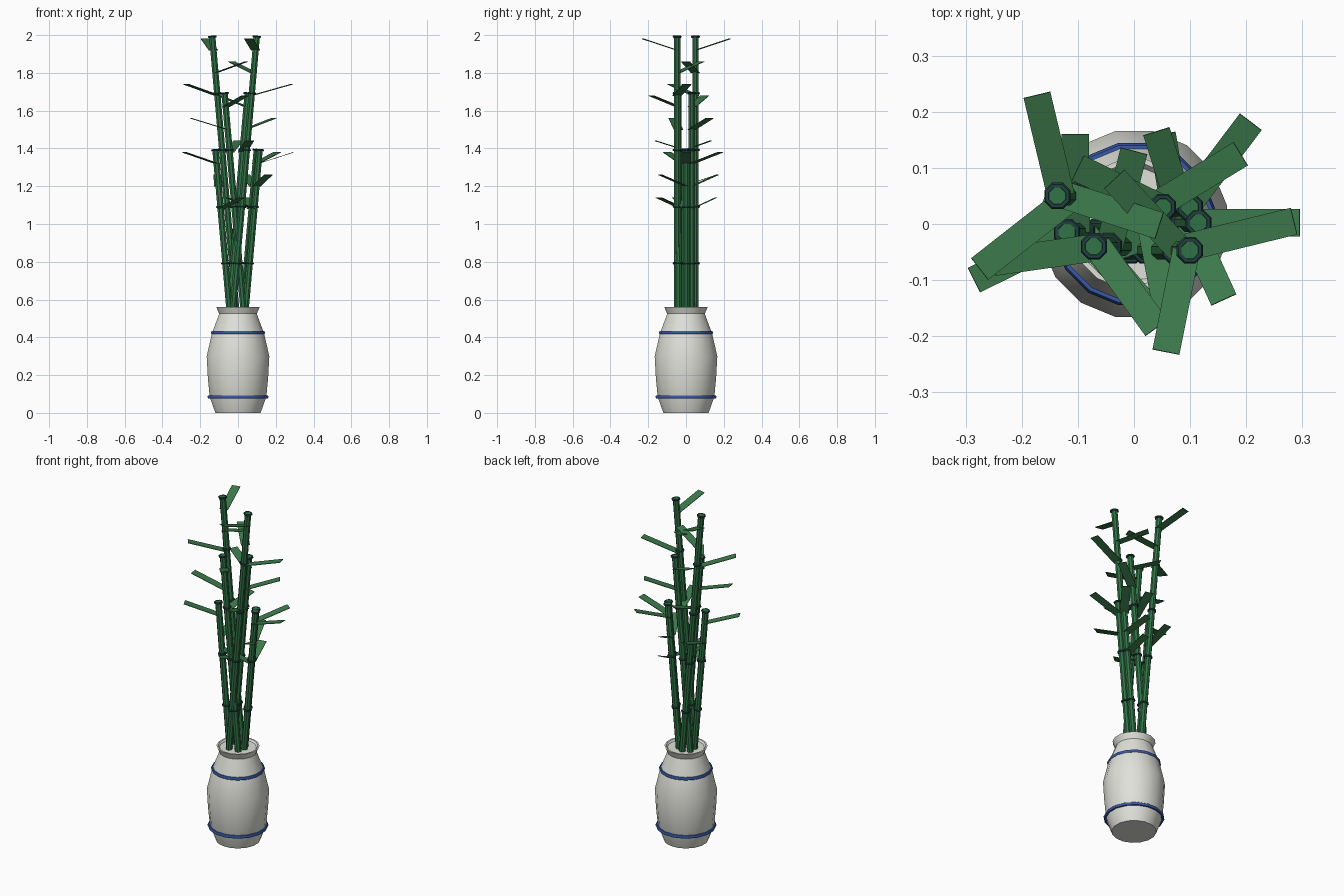
import bpy, bmesh, math
from mathutils import Vector, Matrix

if "Cube" in bpy.data.objects:
    bpy.data.objects.remove(bpy.data.objects["Cube"])


def material(name, rgb):
    m = bpy.data.materials.new(name)
    m.use_nodes = True
    m.diffuse_color = (*rgb, 1)
    bsdf = next(n for n in m.node_tree.nodes if n.type == 'BSDF_PRINCIPLED')
    bsdf.inputs["Base Color"].default_value = (*rgb, 1)
    return m


porcelain = material("white porcelain", (0.75, 0.75, 0.70))
blue = material("blue glaze", (0.04, 0.10, 0.40))
stalk_green = material("stalk green", (0.03, 0.17, 0.06))
node_green = material("dark node", (0.015, 0.05, 0.05))
leaf_green = material("leaf green", (0.045, 0.19, 0.07))


def finish(name, bm, mat, smooth=None):
    bmesh.ops.recalc_face_normals(bm, faces=bm.faces)
    mesh = bpy.data.meshes.new(name)
    bm.to_mesh(mesh)
    bm.free()
    mesh.materials.append(mat)
    obj = bpy.data.objects.new(name, mesh)
    bpy.context.collection.objects.link(obj)
    if smooth:
        bpy.ops.object.select_all(action='DESELECT')
        obj.select_set(True)
        bpy.context.view_layer.objects.active = obj
        bpy.ops.object.shade_smooth_by_angle(angle=math.radians(smooth))
    return obj


def lathe(bm, profile, sides, matrix=Matrix(), closed=False):
    """Sweep (radius, height) points around the z axis; cap open ends."""
    rings = [[bm.verts.new(matrix @ Vector((r * math.cos(a), r * math.sin(a), z)))
              for a in (2 * math.pi * (i + 0.5) / sides for i in range(sides))]
             for r, z in profile]
    pairs = list(zip(rings, rings[1:]))
    if closed:
        pairs.append((rings[-1], rings[0]))
    else:
        bm.faces.new(rings[0])
        bm.faces.new(rings[-1])
    for low, high in pairs:
        for i in range(sides):
            j = (i + 1) % sides
            bm.faces.new((low[i], low[j], high[j], high[i]))


def ring(bm, major, minor, sides, matrix):
    circle = [(major + minor * math.cos(k * math.pi / 3),
               minor * math.sin(k * math.pi / 3)) for k in range(6)]
    lathe(bm, circle, sides, matrix, closed=True)


# Vase with a flared rim and a closed top just below it
bm = bmesh.new()
lathe(bm, [(0.122, 0), (0.153, 0.085), (0.163, 0.19), (0.169, 0.30), (0.141, 0.42),
           (0.105, 0.515), (0.102, 0.525), (0.117, 0.56), (0.108, 0.56),
           (0.10, 0.55)], 16)
finish("vase", bm, porcelain, 35)

for label, radius, z in (("lower", 0.157, 0.085), ("upper", 0.138, 0.425)):
    bm = bmesh.new()
    ring(bm, radius, 0.009, 16, Matrix.Translation((0, 0, z)))
    finish(label + "_vase_band", bm, blue, 60)

# Each stalk: top x, y, height, then its leaf tips (x, y) from the top down
STALKS = {
    "tall_left": (-0.137, 0.05, 2.0, [(-0.173, 0.23), (0.045, -0.003), (-0.275, -0.08)]),
    "tall_right": (0.10, -0.047, 2.0, [(0.057, -0.228), (-0.035, 0.08), (0.285, 0.005)]),
    "middle_left": (-0.072, -0.04, 1.7, [(0.04, -0.185), (-0.25, -0.068), (0, 0.13)]),
    "middle_right": (0.052, 0.03, 1.7, [(-0.10, 0.10), (0.19, 0.125), (0.06, -0.16)]),
    "short_left": (-0.12, -0.015, 1.4, [(-0.285, -0.10), (-0.105, 0.16), (0.02, -0.145)]),
    "short_right": (0.115, 0.002, 1.4, [(0.295, 0.002), (0.16, -0.135), (-0.06, -0.05)]),
    "short_back": (0.10, 0.03, 1.4, [(0.208, 0.182), (0.04, 0.165), (0.05, 0.16)]),
}
BASE, SEGMENT, LEAN = 0.5, 0.3, math.radians(5)


def leaf(bm, start, tip):
    """Thin flat blade, level across its width."""
    along = tip - start
    side = along.cross(Vector((0, 0, 1))).normalized()
    up = side.cross(along).normalized()
    frame = Matrix((along, side * 0.049, up * 0.003)).transposed().to_4x4()
    frame.translation = (start + tip) / 2
    bmesh.ops.create_cube(bm, size=1, matrix=frame)


for name, (x, y, top, tips) in STALKS.items():
    lean = math.copysign(LEAN, x)
    slope = math.tan(lean)
    turn = Matrix.Rotation(lean, 4, 'Y')

    def at(z):
        return Vector((x - (top - z) * slope, y, z))

    # Cane
    bm = bmesh.new()
    lathe(bm, [(0.018, 0), (0.018, (top - 0.004 - BASE) / math.cos(lean))], 8,
          Matrix.Translation(at(BASE)) @ turn)
    finish(name + "_stalk", bm, stalk_green)

    # Joint rings
    bm = bmesh.new()
    for k in range(1, round((top - BASE) / SEGMENT) + 1):
        z = BASE + k * SEGMENT - 0.008
        ring(bm, 0.0195, 0.006, 8, Matrix.Translation(at(z)) @ turn)
    finish(name + "_joints", bm, node_green)

    # Leaves, rising away from the cane
    bm = bmesh.new()
    for k, (tx, ty) in enumerate(tips):
        z = top - 0.08 - 0.12 * k
        leaf(bm, at(z), Vector((tx, ty, z + 0.06)))
    finish(name + "_leaves", bm, leaf_green)
